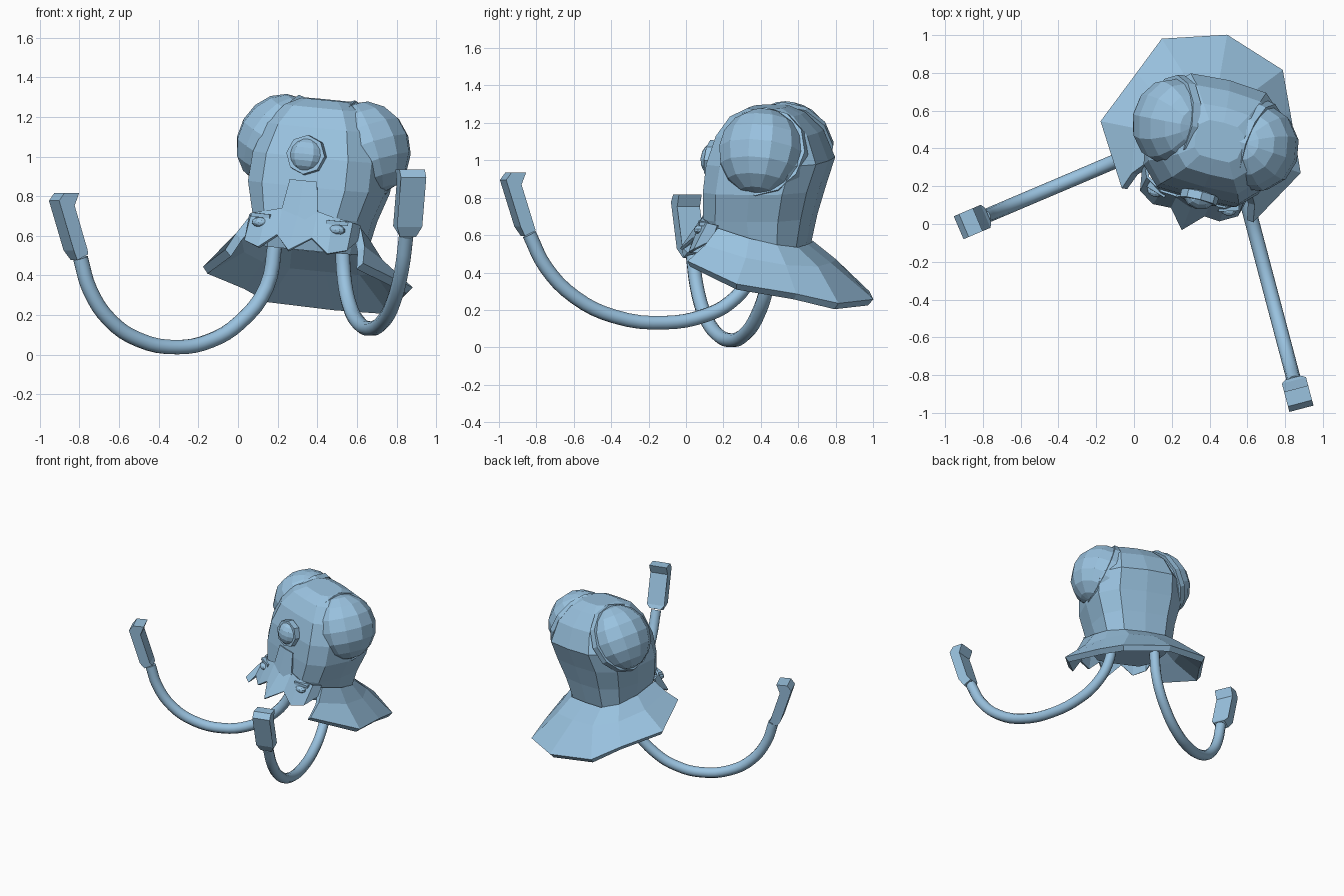
import bpy, bmesh, math
from mathutils import Vector, Matrix

cube = bpy.data.objects.get("Cube")
if cube:
    bpy.data.objects.remove(cube, do_unlink=True)

mat = bpy.data.materials.new("pale_blue")
mat.use_nodes = True
COLOR = (0.32, 0.54, 0.74, 1)
mat.diffuse_color = COLOR
mat.node_tree.nodes["Principled BSDF"].inputs["Base Color"].default_value = COLOR

# The head is turned and leans a little to one side
HEAD = (Matrix.Translation((0.375, 0.49, 0.4))
        @ Matrix.Rotation(math.radians(-14.5), 4, 'Z')
        @ Matrix.Rotation(math.radians(5.5), 4, 'Y'))


def finish(name, bm, matrix=HEAD, thickness=0):
    bmesh.ops.recalc_face_normals(bm, faces=bm.faces)
    mesh = bpy.data.meshes.new(name)
    bm.to_mesh(mesh)
    bm.free()
    mesh.materials.append(mat)
    obj = bpy.data.objects.new(name, mesh)
    obj.matrix_world = matrix
    bpy.context.collection.objects.link(obj)
    if thickness:
        mod = obj.modifiers.new("thickness", 'SOLIDIFY')
        mod.thickness = thickness
        mod.offset = 0
    return obj


def loft(bm, rows, closed):
    """Bridge rows of points with quads."""
    rows = [[bm.verts.new(p) for p in row] for row in rows]
    n = len(rows[0])
    for a, b in zip(rows, rows[1:]):
        for i in range(n if closed else n - 1):
            j = (i + 1) % n
            bm.faces.new((a[i], a[j], b[j], b[i]))
    return rows


def mirrored(half):
    """Half row starting on the centre line, completed on the other side."""
    return [(-x, y, z) for x, y, z in reversed(half[1:])] + half


def aim(direction, centre):
    turn = Vector(direction).to_track_quat('Z', 'Y').to_matrix().to_4x4()
    return HEAD @ Matrix.Translation(centre) @ turn


def dome(name, matrix, radii, segments=12, rings=8):
    """Squashed sphere with its poles along the local y axis."""
    bm = bmesh.new()
    bmesh.ops.create_uvsphere(bm, u_segments=segments, v_segments=rings, radius=1,
                              matrix=Matrix.Rotation(math.pi / 2, 4, 'X'))
    bmesh.ops.scale(bm, vec=radii, verts=bm.verts)
    return finish(name, bm, matrix)


def band(name, matrix, inner, outer, height, sides):
    """Faceted ring with a square section."""
    bm = bmesh.new()
    rows = []
    for r, z in ((inner, -height), (outer, -height), (outer * 0.98, height),
                 (inner, height), (inner, -height)):
        rows.append([(r * math.cos(t), r * math.sin(t), z)
                     for t in (i * math.tau / sides for i in range(sides))])
    loft(bm, rows, True)
    bmesh.ops.remove_doubles(bm, verts=bm.verts, dist=0.0001)
    return finish(name, bm, matrix)


# Head: stacked rings of height, half width, front and back
PLAN = [(0, -1), (.62, -.97), (.9, -.65), (1, 0), (.95, .6), (.6, .95), (0, 1)]
LEVELS = [(.13, .27, -.31, .155), (.3, .305, -.365, .195), (.45, .35, -.355, .24),
          (.6, .345, -.335, .295), (.75, .29, -.285, .24), (.85, .21, -.215, .15),
          (.89, .13, -.13, .07)]
bm = bmesh.new()
rings = []
for z, w, front, back in LEVELS:
    mid, half = (front + back) / 2, (back - front) / 2
    side = [(w * x, mid + half * y, z) for x, y in PLAN]
    rings.append(side + [(-x, y, h) for x, y, h in reversed(side[1:-1])])
rings = loft(bm, rings, True)
bm.faces.new(rings[0])
bm.faces.new(rings[-1])
finish("head", bm)

# Flared neck brim, open at the front
RIM = [(0, .51, -.16), (.325, .405, -.15), (.41, .2, -.09),
       (.535, -.09, -.025), (.345, -.4, .08)]
FLARE = [(0, .28, .035), (.19, .26, .035), (.305, .12, .055),
         (.36, -.08, .1), (.32, -.31, .165)]
COLLAR = [(0, .155, .135), (.16, .145, .135), (.25, .06, .16),
          (.28, -.08, .2), (.275, -.25, .255)]
bm = bmesh.new()
loft(bm, [mirrored(row) for row in (COLLAR, FLARE, RIM)], False)
finish("neck_brim", bm, thickness=0.045)

# Jagged face guard with a pointed middle
TOP = [(0, -.37, .34), (.09, -.365, .33), (.17, -.36, .31),
       (.26, -.31, .29), (.285, -.25, .28)]
EDGE = [(0, -.53, .125), (.09, -.43, .195), (.18, -.435, .125),
        (.265, -.385, .15), (.285, -.28, .2)]
bm = bmesh.new()
loft(bm, [mirrored(TOP), mirrored(EDGE)], False)
finish("face_guard", bm, thickness=0.015)

# Raised centre panel of the face
bm = bmesh.new()
loft(bm, [mirrored([(0, -.355, .48), (.07, -.35, .48)]),
          mirrored([(0, -.405, .28), (.1, -.375, .28)])], False)
finish("nose_panel", bm, thickness=0.015)

# Large side eyes, small front eyes and brows
for side, sign, centre, depth in (("left", 1, (.225, -.015, .665), .222),
                                  ("right", -1, (-.245, .005, .665), .205)):
    lean = math.radians(25)
    normal = (sign * math.cos(lean), -.06, math.sin(lean))
    place = aim(normal, centre)
    dome(side + "_big_eye", place, (.235, .24, depth))
    band(side + "_eye_rim", place, .21, .255, .022, 12)
    small = HEAD @ Matrix.Translation((sign * .2, -.37, .25))
    dome(side + "_small_eye", small, (.045, .032, .026), 10, 6)
    bm = bmesh.new()
    bmesh.ops.create_cube(bm, size=1)
    bmesh.ops.scale(bm, vec=(.11, .045, .02), verts=bm.verts)
    finish(side + "_brow", bm, HEAD @ Matrix.Translation((sign * .195, -.355, .285))
           @ Matrix.Rotation(sign * .3, 4, 'Z'))

# Forehead lens and chin ball
place = aim((0, -1, .12), (0, -.345, .61))
dome("forehead_lens", place, (.085, .085, .065), 10, 8)
band("lens_rim", place, .075, .102, .022, 8)
dome("chin_ball", HEAD @ Matrix.Translation((0, -.2, .2)), (.08, .08, .07), 10, 8)

# Hanging arms, each lying in one upright plane and ending in a flat hand
HAND = [(-.025, .02), (.035, -.01), (.065, .04), (.145, .29), (.115, .33),
        (.035, .33), (.06, .265), (-.01, .045)]


def arm(name, start, heading, path):
    frame = Matrix.Translation(start) @ Matrix.Rotation(math.radians(heading), 4, 'Z')
    curve = bpy.data.curves.new(name, 'CURVE')
    curve.dimensions = '3D'
    curve.bevel_depth = 0.038
    curve.bevel_resolution = 3
    curve.resolution_u = 4
    curve.use_fill_caps = True
    spline = curve.splines.new('BEZIER')
    spline.bezier_points.add(len(path) - 1)
    for point, (s, z) in zip(spline.bezier_points, path):
        point.co = (s, 0, z)
        point.handle_left_type = point.handle_right_type = 'AUTO'
    temp = bpy.data.objects.new(name + "_path", curve)
    bpy.context.collection.objects.link(temp)
    bpy.context.view_layer.update()
    mesh = bpy.data.meshes.new_from_object(
        temp.evaluated_get(bpy.context.evaluated_depsgraph_get()))
    bpy.data.objects.remove(temp, do_unlink=True)
    bm = bmesh.new()
    bm.from_mesh(mesh)
    for face in bm.faces:
        face.smooth = len(face.verts) == 4
    finish(name + "_arm", bm, frame)

    # Hand profile widened sideways, narrow at the wrist
    s, z = path[-1]
    bm = bmesh.new()
    rows = loft(bm, [[(s + a, e * (.042 if b < .03 else .066), z + b) for a, b in HAND]
                     for e in (-1, 1)], True)
    for row in rows:
        bm.faces.new(row)
    finish(name + "_hand", bm, frame)


arm("right", (.19, .455, 0), 203,
    [(0, .58), (.05, .34), (.2, .16), (.36, .07), (.54, .038),
     (.75, .075), (.91, .175), (1.02, .33), (1.07, .487)])
arm("left", (.525, .39, 0), -75.2,
    [(0, .58), (.05, .37), (.16, .24), (.3, .17), (.52, .132),
     (.8, .165), (1.02, .27), (1.18, .43), (1.27, .605)])
